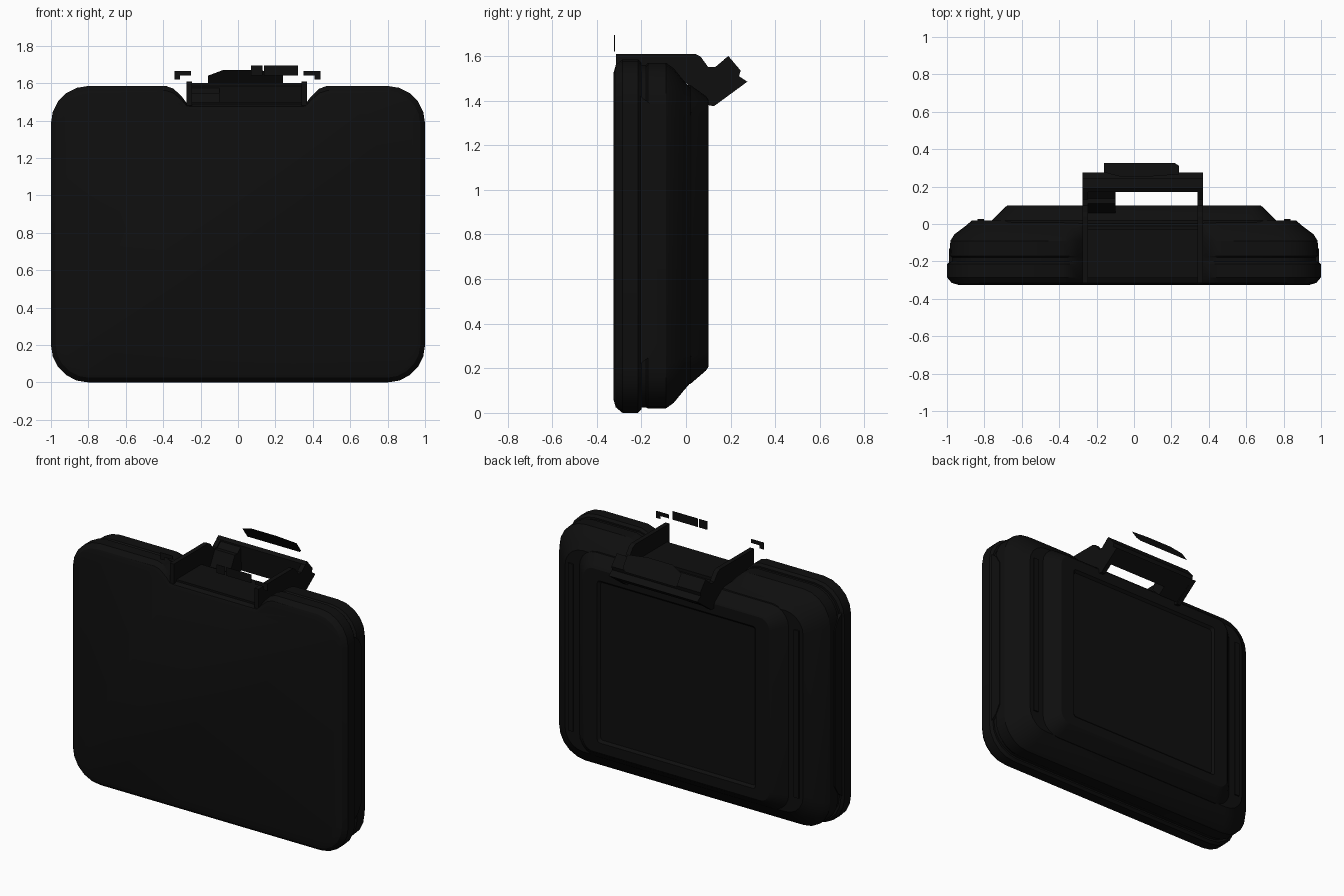
import bpy, bmesh, math

if "Cube" in bpy.data.objects:
    bpy.data.objects.remove(bpy.data.objects["Cube"])


def material(name, v):
    m = bpy.data.materials.new(name)
    m.diffuse_color = (v, v, v, 1)
    m.use_nodes = True
    m.node_tree.nodes["Principled BSDF"].inputs["Base Color"].default_value = m.diffuse_color
    return m


BLACK = material("matte black", 0.0045)


def finish(name, bm, angle=25):
    bmesh.ops.remove_doubles(bm, verts=bm.verts, dist=0.0001)
    bmesh.ops.recalc_face_normals(bm, faces=bm.faces)
    me = bpy.data.meshes.new(name)
    bm.to_mesh(me)
    bm.free()
    me.materials.append(BLACK)
    ob = bpy.data.objects.new(name, me)
    bpy.context.collection.objects.link(ob)
    bpy.ops.object.select_all(action='DESELECT')
    ob.select_set(True)
    bpy.context.view_layer.objects.active = ob
    bpy.ops.object.shade_smooth_by_angle(angle=math.radians(angle))
    return ob


HX = 0.045  # handle centre


def outline(y, hw, z0, z1, r, floor=None):
    """Rounded rectangle in the xz plane, with an optional handle notch in the top."""
    pts = []
    corners = [(hw - r, z0 + r, -90), (hw - r, z1 - r, 0),
               (-hw + r, z1 - r, 90), (-hw + r, z0 + r, 180)]
    for i, (cx, cz, start) in enumerate(corners):
        for k in range(6):
            a = math.radians(start + 18 * k)
            pts.append((cx + r * math.cos(a), y, cz + r * math.sin(a)))
        if i == 1 and floor is not None:
            d = max(0.0, z1 - floor)
            steps = [(0.43, 0), (0.39, 0.15), (0.345, 0.6), (0.32, 0.95), (0.30, 1)]
            pts += [(HX + w, y, z1 - d * f) for w, f in steps]
            pts += [(HX - w, y, z1 - d * f) for w, f in reversed(steps)]
    return pts


def loft(name, rings):
    bm = bmesh.new()
    loops = [[bm.verts.new(p) for p in outline(*r)] for r in rings]
    n = len(loops[0])
    for a, b in zip(loops, loops[1:]):
        for i in range(n):
            j = (i + 1) % n
            bm.faces.new((a[i], a[j], b[j], b[i]))
    bm.faces.new(loops[0])
    bm.faces.new(loops[-1])
    return finish(name, bm)


def extrude_x(name, profile, x0, x1):
    """Prism along x from a list of (y, z) points."""
    bm = bmesh.new()
    f = bm.faces.new([bm.verts.new((x0, y, z)) for y, z in profile])
    g = bmesh.ops.extrude_face_region(bm, geom=[f])
    bmesh.ops.translate(bm, vec=(x1 - x0, 0, 0),
                        verts=[v for v in g['geom'] if isinstance(v, bmesh.types.BMVert)])
    return finish(name, bm)


def box(name, x0, x1, y0, y1, z0, z1):
    return extrude_x(name, [(y0, z0), (y1, z0), (y1, z1), (y0, z1)], x0, x1)


# Front lid with rounded rim
loft("front_lid", [
    (-0.325, 0.94, 0.06, 1.525, 0.15, 1.45),
    (-0.315, 0.975, 0.025, 1.56, 0.18, 1.475),
    (-0.285, 1.0, 0.0, 1.585, 0.20, 1.49),
    (-0.215, 1.0, 0.0, 1.585, 0.20, 1.49),
    (-0.20, 0.985, 0.015, 1.57, 0.19, 1.485),
])

# Back shell: seam groove, straight wall, then rounded shoulder
loft("back_shell", [
    (-0.21, 0.975, 0.025, 1.56, 0.19, 1.48),
    (-0.18, 0.975, 0.025, 1.56, 0.19, 1.48),
    (-0.17, 0.985, 0.02, 1.57, 0.19, 1.48),
    (-0.09, 0.982, 0.02, 1.57, 0.19, 1.48),
    (-0.055, 0.96, 0.045, 1.545, 0.18, 1.48),
    (-0.01, 0.90, 0.10, 1.49, 0.15, 1.48),
    (0.02, 0.865, 0.135, 1.455, 0.13, 1.48),
])

# Raised back panel with a recessed centre
loft("back_panel", [
    (0.0, 0.76, 0.13, 1.47, 0.12),
    (0.02, 0.76, 0.13, 1.47, 0.12),
    (0.09, 0.69, 0.19, 1.42, 0.08),
    (0.10, 0.675, 0.205, 1.405, 0.07),
    (0.10, 0.575, 0.27, 1.335, 0.02),
    (0.085, 0.56, 0.285, 1.32, 0.015),
])

for side, s in (("left", -1), ("right", 1)):
    # Raised ribs beside the panel
    x = s * 0.82
    box("back_rib_" + side, x - 0.018, x + 0.018, 0.01, 0.028, 0.25, 1.35)
    # Side bands over the seam
    x = s * 0.98
    extrude_x("side_band_" + side,
              [(-0.205, 0.22), (-0.165, 0.25), (-0.13, 0.31), (-0.13, 1.33),
               (-0.165, 1.39), (-0.205, 1.42)], x - 0.01, x + 0.01)

# Handle arms running over the case from front to back
arm = [(-0.315, 1.48), (-0.315, 1.61), (0.04, 1.61), (0.065, 1.598), (0.10, 1.55),
       (0.13, 1.55), (0.19, 1.60), (0.245, 1.535), (0.238, 1.51), (0.275, 1.485),
       (0.125, 1.375), (0.10, 1.38), (0.0, 1.48)]
for side, x in (("left", -0.275), ("right", 0.34)):
    extrude_x("handle_arm_" + side, arm, x, x + 0.03)

# Handle grip and the thick block at one end
extrude_x("handle_grip", [(0.17, 1.585), (0.19, 1.60), (0.245, 1.535), (0.238, 1.51),
                          (0.275, 1.485), (0.18, 1.418)], -0.275, 0.37)
extrude_x("handle_block", [(0.06, 1.45), (0.11, 1.545), (0.135, 1.545), (0.19, 1.59),
                           (0.20, 1.44), (0.125, 1.385)], -0.275, -0.10)

# Base strip under the handle in the notch
box("notch_base", -0.245, 0.34, -0.29, -0.03, 1.47, 1.50)

# Thin tilted plate above the grip
bm = bmesh.new()
corners = [(-0.16, 0.0), (0.22, 0.0), (0.24, 0.2), (0.24, 0.85), (0.10, 1.0),
           (-0.08, 1.0), (-0.16, 0.7)]
bm.faces.new([bm.verts.new((x, 0.325 - 0.07 * t, 1.57 + 0.10 * t)) for x, t in reversed(corners)])
finish("tag_plate", bm)

# Thin flat tabs above the front edge
tabs = [(-0.34, -0.25, 1.64, 1.665), (-0.34, -0.31, 1.62, 1.64),
        (0.35, 0.44, 1.64, 1.665), (0.41, 0.44, 1.62, 1.64),
        (0.07, 0.13, 1.64, 1.695), (0.14, 0.32, 1.64, 1.695)]
for i, (x0, x1, z0, z1) in enumerate(tabs):
    box("front_tab_%d" % i, x0, x1, -0.322, -0.319, z0, z1)
